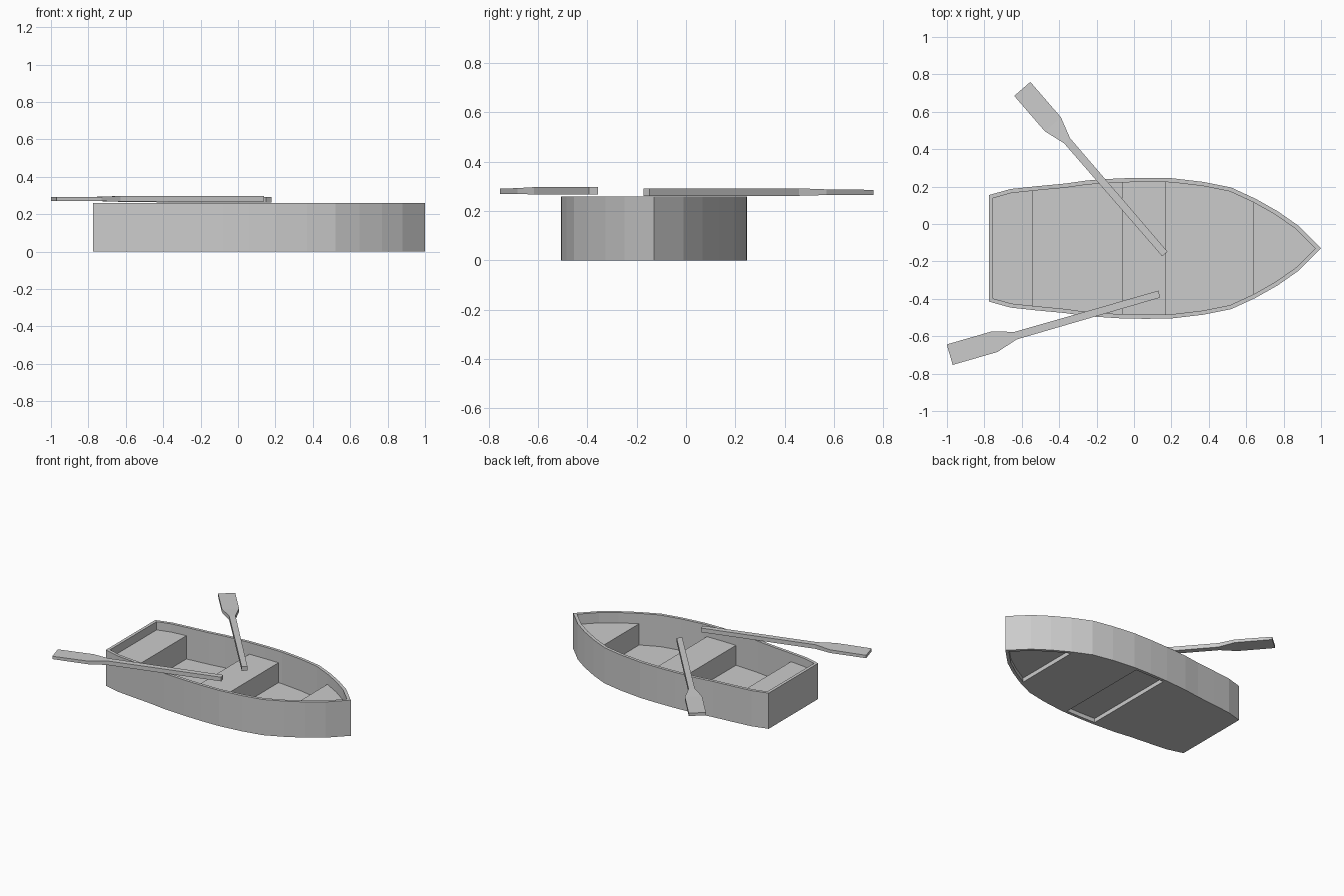
import bpy
import bmesh
import math
from mathutils import Vector

if "Cube" in bpy.data.objects:
    bpy.data.objects.remove(bpy.data.objects["Cube"])

CY = -0.13       # keel line
WALL = 0.022     # hull thickness
RIM = 0.26       # hull height

# half outline of the hull from transom to bow: (x, half width)
HALF = [(-0.775, 0.285), (-0.66, 0.317), (-0.52, 0.332), (-0.37, 0.346),
        (-0.25, 0.363), (-0.08, 0.374), (0.06, 0.377), (0.2, 0.375),
        (0.37, 0.355), (0.52, 0.325), (0.65, 0.265), (0.77, 0.197),
        (0.88, 0.12), (1.0, 0.0)]


def make_object(name, verts, faces):
    mesh = bpy.data.meshes.new(name)
    mesh.from_pydata(verts, [], faces)
    bm = bmesh.new()
    bm.from_mesh(mesh)
    bmesh.ops.recalc_face_normals(bm, faces=bm.faces)
    bm.to_mesh(mesh)
    bm.free()
    obj = bpy.data.objects.new(name, mesh)
    bpy.context.collection.objects.link(obj)
    return obj


def mirror_loop(half):
    """Closed loop from a half outline, mirrored over the keel line."""
    return [(x, CY + w) for x, w in half] + \
           [(x, CY - w) for x, w in reversed(half) if w > 1e-4]


def prism(name, loop, z0, z1):
    n = len(loop)
    verts = [(x, y, z) for z in (z0, z1) for x, y in loop]
    faces = [tuple(range(n)), tuple(range(n, 2 * n))]
    faces += [(i, (i + 1) % n, n + (i + 1) % n, n + i) for i in range(n)]
    return make_object(name, verts, faces)


def inset(loop, d):
    """Mitred inward offset of a clockwise loop."""
    out = []
    for i, p in enumerate(loop):
        p = Vector(p)
        a = (p - Vector(loop[i - 1])).normalized()
        b = (Vector(loop[(i + 1) % len(loop)]) - p).normalized()
        na, nb = Vector((a.y, -a.x)), Vector((b.y, -b.x))
        m = (na + nb).normalized()
        out.append(tuple(p + m * d / m.dot(na)))
    return out


# hull: a closed wall following the outline
outer = mirror_loop(HALF)
inner = inset(outer, WALL)
n = len(outer)
rings = [(outer, 0), (outer, RIM), (inner, RIM), (inner, 0)]
make_object("hull", [(x, y, z) for loop, z in rings for x, y in loop],
            [(r * n + i, r * n + (i + 1) % n,
              (r + 1) % 4 * n + (i + 1) % n, (r + 1) % 4 * n + i)
             for r in range(4) for i in range(n)])

INNER_HALF = [(x, max(y - CY, 0.0)) for x, y in inner[:len(HALF)]]


def width_at(x):
    for (xa, wa), (xb, wb) in zip(INNER_HALF, INNER_HALF[1:]):
        if x <= xb:
            return wa + (wb - wa) * (x - xa) / (xb - xa)
    return 0.0


def fitted(name, x0, x1, z0, z1):
    """Block between two stations that fits the inside of the hull."""
    x0, x1 = max(x0, INNER_HALF[0][0]), min(x1, INNER_HALF[-1][0])
    xs = [x0] + [x for x, w in INNER_HALF if x0 + 1e-4 < x < x1 - 1e-4] + [x1]
    prism(name, mirror_loop([(x, width_at(x)) for x in xs]), z0, z1)


# floor boards and seats
fitted("floor_rear", -1, -0.065, 0.0, 0.03)
fitted("floor_front", 0.17, 0.64, 0.0, 0.03)
fitted("stern_seat", -1, -0.54, 0.03, 0.20)
fitted("middle_seat", -0.065, 0.17, 0.03, 0.175)
fitted("bow_seat", 0.64, 1, 0.03, 0.185)


def oar(name, handle, tip, z):
    # stations along the oar: distance, half width, lower and upper height
    stations = [(0.0, 0.019, 0.0, 0.03), (0.80, 0.021, 0.0, 0.03),
                (0.916, 0.057, 0.003, 0.026), (1.166, 0.057, 0.003, 0.024)]
    verts = [(s, y, h) for s, w, lo, hi in stations
             for y, h in ((-w, lo), (w, lo), (w, hi), (-w, hi))]
    faces = [(0, 1, 2, 3), (12, 13, 14, 15)]
    faces += [(k + i, k + (i + 1) % 4, k + 4 + (i + 1) % 4, k + 4 + i)
              for k in (0, 4, 8) for i in range(4)]
    obj = make_object(name, verts, faces)
    obj.location = (handle[0], handle[1], z)
    obj.rotation_euler.z = math.atan2(tip[1] - handle[1], tip[0] - handle[0])


# oars resting on the rim
oar("oar_left", (0.165, -0.16), (-0.597, 0.722), 0.262)
oar("oar_right", (0.135, -0.375), (-0.983, -0.698), 0.267)
